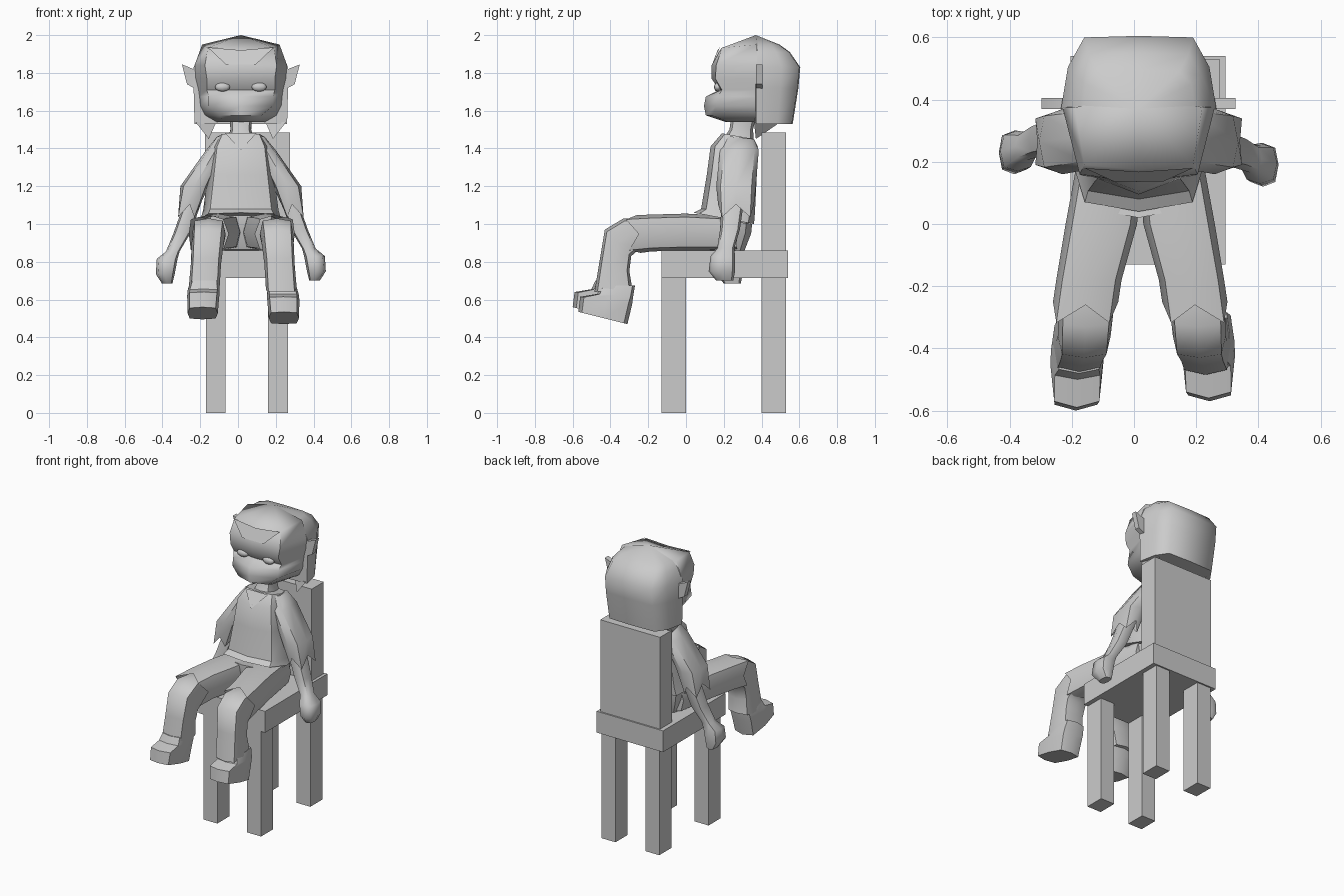
import bpy, bmesh, math
from mathutils import Vector

if "Cube" in bpy.data.objects:
    bpy.data.objects.remove(bpy.data.objects["Cube"])

CX = 0.015  # centre line of the seated figure


def finish(name, bm, angle=None):
    bmesh.ops.recalc_face_normals(bm, faces=bm.faces)
    me = bpy.data.meshes.new(name)
    bm.to_mesh(me)
    bm.free()
    ob = bpy.data.objects.new(name, me)
    bpy.context.collection.objects.link(ob)
    if angle:
        bpy.ops.object.select_all(action='DESELECT')
        ob.select_set(True)
        bpy.context.view_layer.objects.active = ob
        bpy.ops.object.shade_smooth_by_angle(angle=math.radians(angle))
    return ob


def box(name, x0, x1, y0, y1, z0, z1):
    bm = bmesh.new()
    bmesh.ops.create_cube(bm, size=1)
    for v in bm.verts:
        v.co = ((x0 + x1) / 2 + v.co.x * (x1 - x0), (y0 + y1) / 2 + v.co.y * (y1 - y0),
                (z0 + z1) / 2 + v.co.z * (z1 - z0))
    return finish(name, bm)


def skin(name, rings, apex=None, cap_start=True, cap_end=True, angle=50):
    """Bridge closed rings of points, ending in caps or an apex."""
    bm = bmesh.new()
    rows = [[bm.verts.new(p) for p in r] for r in rings]
    n = len(rows[0])
    for a, b in zip(rows, rows[1:]):
        for i in range(n):
            j = (i + 1) % n
            bm.faces.new((a[i], a[j], b[j], b[i]))
    if cap_start:
        bm.faces.new(rows[0])
    if apex:
        t = bm.verts.new(apex)
        for i in range(n):
            bm.faces.new((rows[-1][i], rows[-1][(i + 1) % n], t))
    elif cap_end:
        bm.faces.new(rows[-1])
    return finish(name, bm, angle)


def tube(name, stations, side=1, cx=CX, dy=0, dz=0, e=0.7, jag=0):
    """Station: x offset, half width, front (y, z), back (y, z)."""
    rings, mids = [], []
    for x, a, p0, p1 in stations:
        f, b = Vector((0, *p0)), Vector((0, *p1))
        mid = (f + b) / 2 + Vector((cx + side * x, dy, dz))
        half = (f - b) / 2
        ring = []
        for k in range(8):
            c, s = math.cos(k * math.pi / 4), math.sin(k * math.pi / 4)
            c = math.copysign(abs(c) ** e, c) if abs(c) > 1e-6 else 0
            s = math.copysign(abs(s) ** e, s) if abs(s) > 1e-6 else 0
            ring.append(mid + Vector((a * c, 0, 0)) + half * s)
        rings.append(ring)
        mids.append(mid)
    if jag:  # zigzag cloth hem
        d = (mids[-1] - mids[-2]).normalized() * jag
        rings[-1] = [p + (d if k % 2 else -d) for k, p in enumerate(rings[-1])]
    return skin(name, rings, cap_end=not jag)


def plate(name, pts):
    bm = bmesh.new()
    bm.faces.new([bm.verts.new((CX + x, y, z)) for x, y, z in pts])
    return finish(name, bm)


# Chair
box("seat", -0.205, 0.295, -0.13, 0.54, 0.715, 0.86)
box("backrest", -0.175, 0.275, 0.40, 0.53, 0.86, 1.485)
for xn, x in (("left", -0.17), ("right", 0.16)):
    for yn, y in (("front", -0.13), ("rear", 0.40)):
        box(f"{yn}_{xn}_chair_leg", x, x + 0.105, y, y + 0.13, 0, 0.715)

# Shirt, pelvis and neck
tube("shirt", [
    (0, .12, (.19, 1.48), (.36, 1.45)), (0, .155, (.13, 1.41), (.38, 1.41)),
    (0, .175, (.11, 1.26), (.375, 1.26)), (0, .20, (.08, 1.08), (.365, 1.06)),
    (0, .213, (.04, 1.06), (.36, 1.0))], e=.6)
tube("pelvis", [
    (0, .20, (.02, 1.045), (.35, 1.0)), (0, .19, (.02, .98), (.345, .95)),
    (0, .15, (.06, .865), (.31, .86))], e=.6)
tube("neck", [(0, .075, (.19, 1.44), (.36, 1.42)), (0, .055, (.23, 1.5), (.355, 1.5)),
              (0, .06, (.24, 1.57), (.37, 1.57))])
plate("collar", [(-.085, .18, 1.483), (0, .118, 1.39), (.085, .18, 1.483)])

for side, s in (("left", -1), ("right", 1)):
    # Arms
    dy, dz = (0.04, -0.015) if s < 0 else (0, 0)
    tube(side + "_sleeve", [
        (.10, .03, (.22, 1.465), (.36, 1.45)), (.135, .05, (.18, 1.39), (.385, 1.39)),
        (.245, .075, (.16, 1.2), (.37, 1.2)), (.28, .055, (.17, 1.07), (.36, 1.07))],
        s, jag=.035)
    tube(side + "_arm", [
        (.25, .045, (.19, 1.14), (.31, 1.14)), (.31, .045, (.18, .97), (.285, .97)),
        (.36, .036, (.165, .87), (.255, .87)), (.39, .055, (.13, .83), (.26, .83)),
        (.40, .05, (.12, .75), (.26, .75)), (.39, .028, (.16, .70), (.25, .70))],
        s, dy=dy, dz=dz)
    # Legs: shorts, then shin and shoe
    tube(side + "_shorts_leg", [
        (.09, .10, (.27, 1.04), (.27, .86)), (.125, .115, (0, 1.055), (0, .86)),
        (.165, .105, (-.18, 1.05), (-.18, .855)),
        (.18, .105, (-.29, 1.045), (-.27, .845))], s, cx=.02, e=.6, jag=.03)
    tube(side + "_lower_leg", [
        (.175, .085, (-.2, 1.02), (-.2, .865)), (.18, .088, (-.33, 1.03), (-.25, .865)),
        (.185, .085, (-.43, .97), (-.29, .83)), (.195, .08, (-.455, .82), (-.30, .75)),
        (.205, .082, (-.485, .64), (-.285, .66))],
        s, cx=.025, e=.5)
    dy, dz = (0.03, -0.005) if s > 0 else (0, 0.02)
    tube(side + "_shoe", [
        (.205, .075, (-.48, .68), (-.30, .68)), (.21, .085, (-.50, .635), (-.31, .62)),
        (.212, .085, (-.59, .62), (-.315, .58)), (.215, .08, (-.60, .54), (-.34, .475))],
        s, cx=.028, dy=dy, dz=dz, e=.45)

# Face: z, front y, front corner (x, y), side x
face = [(1.54, .21, .09, .22, .13), (1.575, .105, .11, .14, .19), (1.625, .095, .17, .16, .215),
        (1.675, .105, .17, .17, .22), (1.71, .175, .18, .19, .225), (1.77, .135, .18, .155, .24),
        (1.84, .135, .19, .16, .245), (1.915, .175, .175, .19, .205)]
rings = []
for z, fy, x, y, sx in face:
    lift = .035 if z > 1.9 else 0
    rings.append([(CX, fy, z), (CX + x, y, z + lift / 2), (CX + sx, .375, z + lift),
                  (CX, .42, z + lift), (CX - sx, .375, z + lift), (CX - x, y, z + lift / 2)])
skin("face", rings, apex=(CX, .37, 2.0), angle=60)

# Hair behind the ears: z, side x, back x, back y
hair = [(1.53, .245, .17, .56), (1.72, .25, .175, .59), (1.83, .25, .175, .60),
        (1.91, .215, .16, .545), (1.95, .18, .13, .49)]
rings = [[(CX + w, .37, z), (CX + (w + bw) / 2 + .015, (.37 + by) / 2 + .02, z), (CX + bw, by, z),
          (CX, by + .005, z), (CX - bw, by, z),
          (CX - (w + bw) / 2 - .015, (.37 + by) / 2 + .02, z), (CX - w, .37, z),
          (CX, .36, z)] for z, w, bw, by in hair]
skin("hair", rings, apex=(CX, .37, 2.0), angle=60)
plate("hair_fringe", [(-.175, .18, 1.935), (-.08, .137, 1.845), (.08, .137, 1.845),
                      (.175, .18, 1.935), (0, .168, 1.92)])

for side, s in (("left", -1), ("right", 1)):
    # Pointed ears
    skin(side + "_ear", [[(CX + s * x, y, z) for x, z in
                          ((.22, 1.82), (.25, 1.82), (.312, 1.845), (.285, 1.74), (.23, 1.71))]
                         for y in (.37, .405)], angle=30)
    # Hair locks at the nape
    skin(side + "_hair_lock", [[(CX + s * x, y, 1.54) for x, y in
                                ((.24, .36), (.13, .40), (.19, .50))]],
         apex=(CX + s * .17, .37, 1.45), angle=30)
    # Eyes
    bm = bmesh.new()
    bmesh.ops.create_uvsphere(bm, u_segments=10, v_segments=6, radius=1)
    for v in bm.verts:
        v.co = (CX + s * .097 + v.co.x * .042, .168 + v.co.y * .02, 1.725 + v.co.z * .024)
    finish(side + "_eye", bm, 60)
